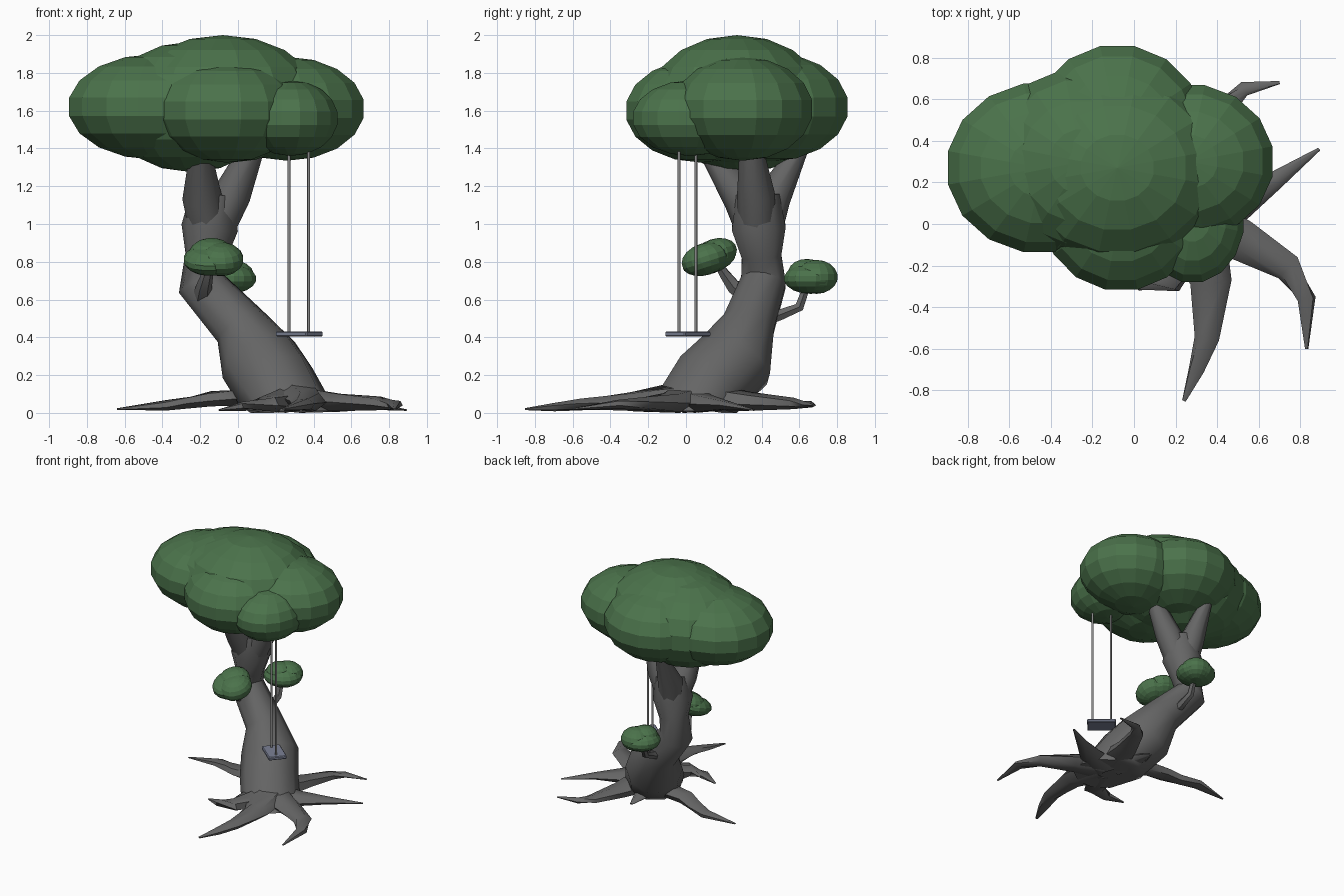
import bpy, bmesh
from math import cos, sin, pi, radians
from mathutils import Vector, Matrix

if "Cube" in bpy.data.objects:
    bpy.data.objects.remove(bpy.data.objects["Cube"])

def material(name, rgb):
    m = bpy.data.materials.new(name)
    m.diffuse_color = (*rgb, 1)
    m.use_nodes = True
    m.node_tree.nodes["Principled BSDF"].inputs["Base Color"].default_value = m.diffuse_color
    return m

LEAF = material("leaf_green", (0.07, 0.17, 0.07))
BARK = material("bark_grey", (0.13, 0.13, 0.13))
ROPE = material("rope_grey", (0.25, 0.25, 0.25))
SLATE = material("seat_slate", (0.2, 0.22, 0.3))

def finish(name, bm, mat, smooth=False):
    bmesh.ops.recalc_face_normals(bm, faces=bm.faces)
    me = bpy.data.meshes.new(name)
    bm.to_mesh(me)
    bm.free()
    ob = bpy.data.objects.new(name, me)
    bpy.context.collection.objects.link(ob)
    me.materials.append(mat)
    if smooth:
        me.shade_smooth()
        me.set_sharp_from_angle(angle=radians(50))
    return ob

def tube(name, pts, sides=8, squash=1.0, flat_start=False, mat=BARK):
    """Tapered tube through points (x, y, z, radius)."""
    bm = bmesh.new()
    P = [Vector(p[:3]) for p in pts]
    rings = []
    for i, p in enumerate(P):
        t = (P[min(i + 1, len(P) - 1)] - P[max(i - 1, 0)]).normalized()
        if i == 0 and flat_start:
            t = Vector((0, 0, 1))
        q = Vector((0, 0, 1)).rotation_difference(t)
        ring = []
        for k in range(sides):
            a = 2 * pi * k / sides
            o = q @ Vector((cos(a), sin(a), 0)) * pts[i][3]
            o.z *= squash
            v = p + o
            v.z = max(v.z, 0)
            ring.append(bm.verts.new(v))
        rings.append(ring)
    for a, b in zip(rings, rings[1:]):
        for k in range(sides):
            n = (k + 1) % sides
            bm.faces.new((a[k], a[n], b[n], b[k]))
    bm.faces.new(rings[0])
    bm.faces.new(rings[-1])
    return finish(name, bm, mat, smooth=True)

def foliage(name, lobes, tilt=0, pivot=(0, 0, 0)):
    """Overlapping ellipsoid lobes (x, y, z, rx, ry, rz)."""
    bm = bmesh.new()
    turn = Matrix.Translation(pivot) @ Matrix.Rotation(tilt, 4, 'X') @ Matrix.Translation(-Vector(pivot))
    for x, y, z, rx, ry, rz in lobes:
        m = Matrix.Translation((x, y, z)) @ Matrix.Diagonal((rx, ry, rz, 1)) @ Matrix.Rotation(pi / 16, 4, 'Z')
        bmesh.ops.create_uvsphere(bm, u_segments=16, v_segments=9, radius=1, matrix=turn @ m)
    return finish(name, bm, LEAF)

# Trunk
tube("trunk", [(.3, 0, .01, .22), (.2, .12, .14, .22), (.11, .26, .28, .215), (.01, .33, .46, .145),
               (-.2, .41, .69, .125), (-.17, .4, .83, .11), (-.15, .385, .98, .15),
               (-.13, .38, 1.16, .12)], sides=10, flat_start=True)

# Main forks holding the canopy
forks = [
    [(-.15, .38, .93, .1), (-.19, .3, 1.14, .105), (-.2, .1, 1.42, .05)],
    [(-.14, .38, .93, .1), (-.03, .37, 1.16, .1), (.1, .34, 1.45, .055)],
    [(-.15, .4, .93, .1), (-.18, .46, 1.14, .095), (-.2, .62, 1.43, .04)],
]
for i, f in enumerate(forks):
    tube(f"fork_{i + 1}", f)

# Side twigs carrying the small leaf clusters
tube("front_twig", [(-.19, .36, .6, .06), (-.18, .25, .67, .042), (-.16, .2, .74, .03), (-.14, .15, .82, .02)], 6)
tube("back_twig", [(-.05, .38, .49, .05), (-.05, .5, .52, .033), (-.05, .6, .56, .028), (-.05, .65, .7, .02)], 6)

# Roots
roots = [
    [(.3, -.05, .08, .15), (.37, -.28, .06, .1), (.35, -.55, .045, .06), (.3, -.7, .03, .04), (.24, -.85, .02, .01)],
    [(.32, 0, .07, .14), (.52, -.08, .055, .1), (.74, -.21, .05, .07), (.83, -.36, .045, .045), (.83, -.6, .02, .008)],
    [(.32, .03, .06, .13), (.5, .1, .05, .09), (.68, .21, .04, .045), (.89, .36, .015, .008)],
    [(.28, .08, .08, .14), (.36, .35, .06, .09), (.45, .57, .05, .055), (.53, .65, .045, .035), (.7, .68, .04, .008)],
    [(.22, .05, .09, .13), (.02, .18, .08, .085), (-.14, .2, .075, .075), (-.25, .24, .055, .06),
     (-.38, .29, .04, .05), (-.64, .27, .02, .008)],
    [(.26, -.05, .07, .14), (.16, -.27, .05, .08), (.03, -.28, .035, .045), (-.1, -.24, .015, .008)],
    [(.24, .08, .07, .13), (.19, .25, .06, .08), (.2, .43, .02, .012)],
]
for i, r in enumerate(roots):
    tube(f"root_{i + 1}", r, 6, squash=.55)

# Canopy
foliage("canopy", [
    (-.44, .27, 1.62, .47, .42, .28),
    (-.25, .3, 1.62, .46, .46, .345),
    (.26, .3, 1.61, .42, .38, .275),
    (-.08, .44, 1.62, .43, .43, .29),
    (-.06, .08, 1.6, .4, .41, .275),
    (.28, .02, 1.56, .255, .31, .2),
    (-.08, .27, 1.66, .52, .47, .34),
])

# Small leaf clusters
foliage("front_leaf_cluster", [
    (-.15, .12, .81, .14, .15, .075),
    (-.09, .1, .82, .12, .13, .085),
    (-.14, .16, .83, .12, .12, .08),
], radians(18), (-.13, .12, .82))
foliage("back_leaf_cluster", [
    (-.05, .66, .71, .15, .145, .08),
    (-.03, .69, .72, .12, .115, .09),
    (-.07, .64, .745, .1, .1, .07),
])

# Swing seat
bm = bmesh.new()
bmesh.ops.create_cube(bm, size=1, matrix=Matrix.Translation((.325, .01, .418))
                      @ Matrix.Rotation(radians(-40.5), 4, 'Z') @ Matrix.Diagonal((.215, .14, .027, 1)))
bmesh.ops.bevel(bm, geom=bm.edges[:], offset=.006, segments=1, affect='EDGES')
finish("swing_seat", bm, SLATE)

# Swing ropes
for side, (x, y) in (("left", (.27, .052)), ("right", (.374, -.037))):
    tube(f"{side}_rope", [(x, y, .415, .008), (x, y, 1.42, .008)], 8, mat=ROPE)
